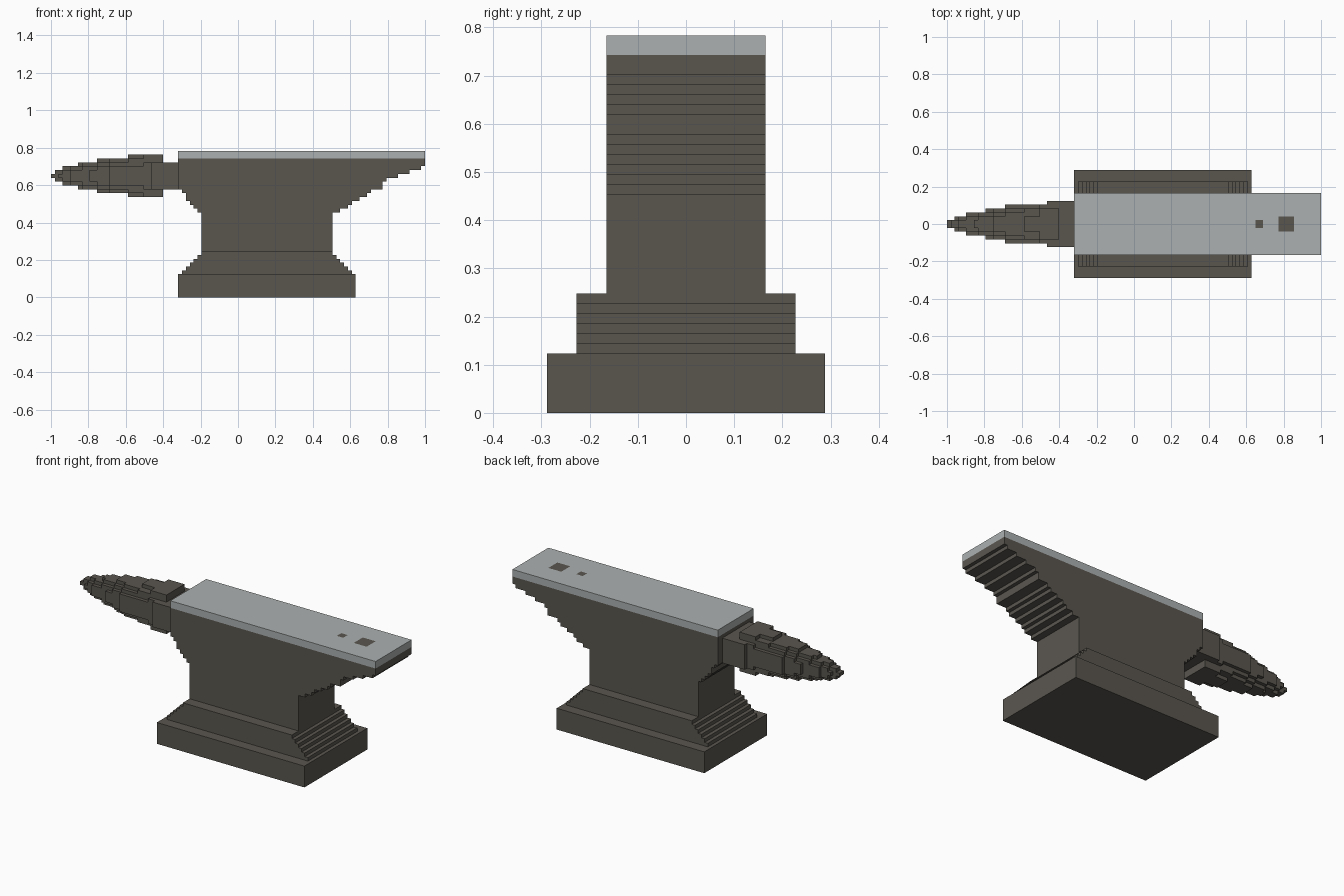
import bpy
import bmesh
from mathutils import Vector

U = 2 / 97  # size of one block; the model is 97 blocks long

if "Cube" in bpy.data.objects:
    bpy.data.objects.remove(bpy.data.objects["Cube"], do_unlink=True)


def material(name, colour):
    mat = bpy.data.materials.new(name)
    mat.use_nodes = True
    mat.diffuse_color = (*colour, 1)
    mat.node_tree.nodes["Principled BSDF"].inputs["Base Color"].default_value = (*colour, 1)
    return mat


iron = material("dark iron", (0.102, 0.093, 0.078))
steel = material("pale steel", (0.41, 0.434, 0.434))


def point(i, j, k):
    """Block coordinates to model space."""
    return Vector((i * U - 1, j * U, k * U))


def finish(name, bm, *mats):
    bmesh.ops.recalc_face_normals(bm, faces=bm.faces)
    mesh = bpy.data.meshes.new(name)
    bm.to_mesh(mesh)
    bm.free()
    for mat in mats:
        mesh.materials.append(mat)
    obj = bpy.data.objects.new(name, mesh)
    bpy.context.collection.objects.link(obj)
    return obj


def stepped_prism(half_width, layers):
    """Extrude a side profile given as (bottom, top, left end, right end) layers."""
    right, left = [], []
    for bottom, top, x0, x1 in layers:
        right += [(x1, bottom), (x1, top)]
        left += [(x0, bottom), (x0, top)]
    outline = []
    for p in right + left[::-1]:
        if not outline or outline[-1] != p:
            outline.append(p)
    bm = bmesh.new()
    face = bm.faces.new([bm.verts.new(point(x, -half_width, z)) for x, z in outline])
    new = bmesh.ops.extrude_face_region(bm, geom=[face])["geom"]
    bmesh.ops.translate(bm, vec=(0, 2 * half_width * U, 0),
                        verts=[v for v in new if isinstance(v, bmesh.types.BMVert)])
    bmesh.ops.dissolve_limit(bm, angle_limit=0.01, verts=bm.verts, edges=bm.edges)
    return bm


# Base slab and the stepped foot above it
finish("base", stepped_prism(14, [(0, 6, 33, 79)]), iron)
finish("foot", stepped_prism(11, [(6 + n, 7 + n, 34 + n, 78 - n) for n in range(6)]), iron)

# Waist flaring in steps to the heel and the horn end
left_ends = [38, 37, 36, 35, 35, 34] + [33] * 8
right_ends = [75, 77, 78, 80, 82, 83, 86, 86, 87, 90, 93, 96, 97, 97]
flare = [(22 + n, 23 + n, a, b) for n, (a, b) in enumerate(zip(left_ends, right_ends))]
finish("body", stepped_prism(8, [(12, 22, 39, 73)] + flare), iron)

# Face plate, with the two square holes cut as flush dark faces
bm = stepped_prism(8, [(36, 38, 33, 97)])
holes = [(80, 82, 1), (86, 90, 2)]
for x0, x1, w in holes:
    for co, no in ((point(x0, 0, 0), (1, 0, 0)), (point(x1, 0, 0), (1, 0, 0)),
                   (point(0, w, 0), (0, 1, 0)), (point(0, -w, 0), (0, 1, 0))):
        bmesh.ops.bisect_plane(bm, geom=bm.verts[:] + bm.edges[:] + bm.faces[:],
                               plane_co=co, plane_no=no)
bm.normal_update()
for f in bm.faces:
    c = f.calc_center_median()
    if c.z > 37.5 * U:
        x, y = (c.x + 1) / U, abs(c.y) / U
        f.material_index = int(any(x0 < x < x1 and y < w for x0, x1, w in holes))
finish("face_plate", bm, steel, iron)

# Horn: round tapering block work, each entry (half width, half height, start)
steps = [(1, .5, 0), (1, 1.5, 1), (1, 2.5, 3), (1, 3.5, 7),
         (2, .5, 2), (2, 1.5, 3), (2, 2.5, 5), (2, 3.5, 8), (2, 4.5, 12), (2, 5.5, 20),
         (3, 1.5, 5), (3, 2.5, 8), (3, 3.5, 12), (3, 4.5, 15),
         (4, 1.5, 10), (4, 2.5, 12), (4, 3.5, 15), (4, 4.5, 20), (4, 5.5, 24),
         (5, 2.5, 15), (5, 3.5, 24), (6, 3.5, 26)]
AXIS = 31
cells = set()
for w, h, start in steps:
    end = 29 if h > 4 else 33
    cells |= {(i, j, k) for i in range(start, end) for j in range(-w, w)
              for k in range(AXIS - int(h), AXIS + int(h) + 1)}

bm = bmesh.new()
for cell in cells:
    for axis in range(3):
        for side in (0, 1):
            neighbour = list(cell)
            neighbour[axis] += 2 * side - 1
            if tuple(neighbour) in cells:
                continue
            corners = []
            for a, b in ((0, 0), (1, 0), (1, 1), (0, 1)):
                c = list(cell)
                c[axis] += side
                c[(axis + 1) % 3] += a
                c[(axis + 2) % 3] += b
                corners.append(bm.verts.new(point(*c)))
            bm.faces.new(corners if side else corners[::-1])
bmesh.ops.remove_doubles(bm, verts=bm.verts, dist=U / 10)
bmesh.ops.dissolve_limit(bm, angle_limit=0.01, verts=bm.verts, edges=bm.edges)
finish("horn", bm, iron)
